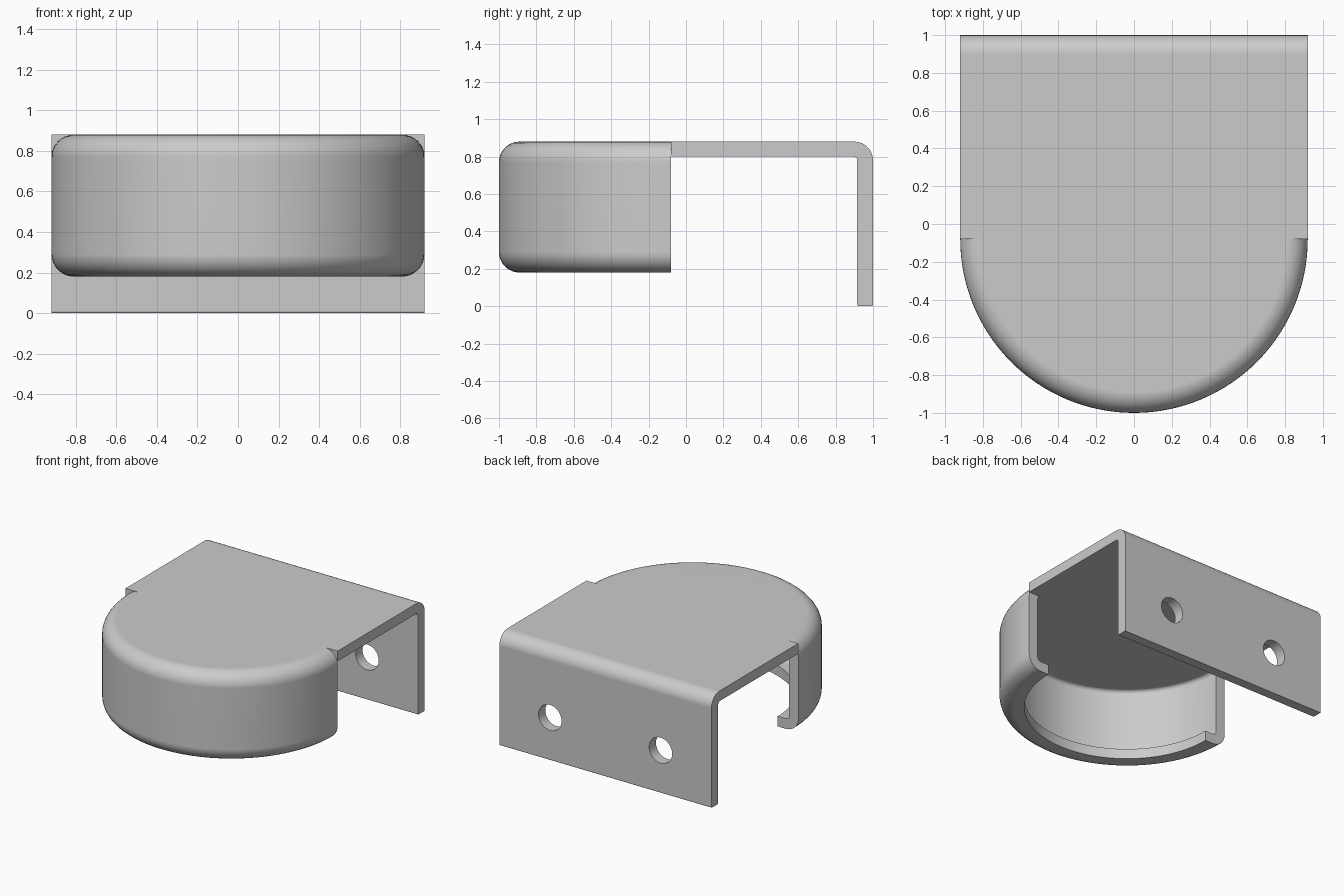
import bpy, bmesh
from math import cos, sin, pi, radians

if "Cube" in bpy.data.objects:
    bpy.data.objects.remove(bpy.data.objects["Cube"])


def arc(cx, cy, r, a0, a1, n=8):
    return [(cx + r * cos(radians(a0 + (a1 - a0) * i / n)),
             cy + r * sin(radians(a0 + (a1 - a0) * i / n))) for i in range(n + 1)]


def loft(name, rings):
    """Skin a row of closed rings and cap both ends."""
    bm = bmesh.new()
    loops = [[bm.verts.new(p) for p in ring] for ring in rings]
    n = len(loops[0])
    for a, b in zip(loops, loops[1:]):
        for i in range(n):
            j = (i + 1) % n
            bm.faces.new((a[i], a[j], b[j], b[i]))
    bm.faces.new(loops[0])
    bm.faces.new(loops[-1])
    bmesh.ops.remove_doubles(bm, verts=bm.verts, dist=1e-5)
    bmesh.ops.recalc_face_normals(bm, faces=bm.faces)
    mesh = bpy.data.meshes.new(name)
    bm.to_mesh(mesh)
    bm.free()
    obj = bpy.data.objects.new(name, mesh)
    bpy.context.collection.objects.link(obj)
    return obj


def select(obj):
    bpy.ops.object.select_all(action='DESELECT')
    obj.select_set(True)
    bpy.context.view_layer.objects.active = obj


def smooth(obj):
    select(obj)
    bpy.ops.object.shade_smooth_by_angle(angle=radians(30))
    mod = obj.modifiers.new("flat_face_shading", 'WEIGHTED_NORMAL')
    mod.keep_sharp = True


# Half-round hollow cup with an inward lip: half turn of its wall section
CENTRE_Y = -0.08
section = ([(0, 0.80), (0, 0.88)]
           + arc(0.81, 0.77, 0.11, 90, 0)
           + arc(0.81, 0.29, 0.11, 0, -90)
           + [(0.74, 0.18), (0.74, 0.26)]
           + arc(0.81, 0.29, 0.03, -90, 0, 4)
           + arc(0.81, 0.77, 0.03, 0, 90, 4))
STEPS = 64
angles = [pi + pi * i / STEPS for i in range(STEPS + 1)]
cup = loft("half_round_cup",
           [[(r * cos(a), CENTRE_Y + r * sin(a), z) for r, z in section] for a in angles])
smooth(cup)

# Bent plate: flat top folded down into the mounting flange
fold = ([(CENTRE_Y, 0.80), (CENTRE_Y, 0.88)]
        + arc(0.90, 0.78, 0.10, 90, 0)
        + arc(0.99, 0.01, 0.01, 0, -90, 3)
        + arc(0.925, 0.01, 0.01, -90, -180, 3)
        + arc(0.895, 0.78, 0.02, 0, 90, 4))
plate = loft("bent_mounting_plate", [[(x, y, z) for y, z in fold] for x in (-0.92, 0.92)])

# Two screw holes through the flange
for side in (-1, 1):
    bpy.ops.mesh.primitive_cylinder_add(vertices=48, radius=0.10, depth=0.4,
                                        location=(side * 0.48, 0.96, 0.335),
                                        rotation=(pi / 2, 0, 0))
    cutter = bpy.context.object
    cutter.name = "screw_hole_cutter"
    cutter.hide_render = True
    mod = plate.modifiers.new("screw_hole", 'BOOLEAN')
    mod.operation = 'DIFFERENCE'
    mod.solver = 'EXACT'
    mod.object = cutter
    select(plate)
    bpy.ops.object.modifier_apply(modifier=mod.name)
    bpy.data.objects.remove(cutter)
smooth(plate)
